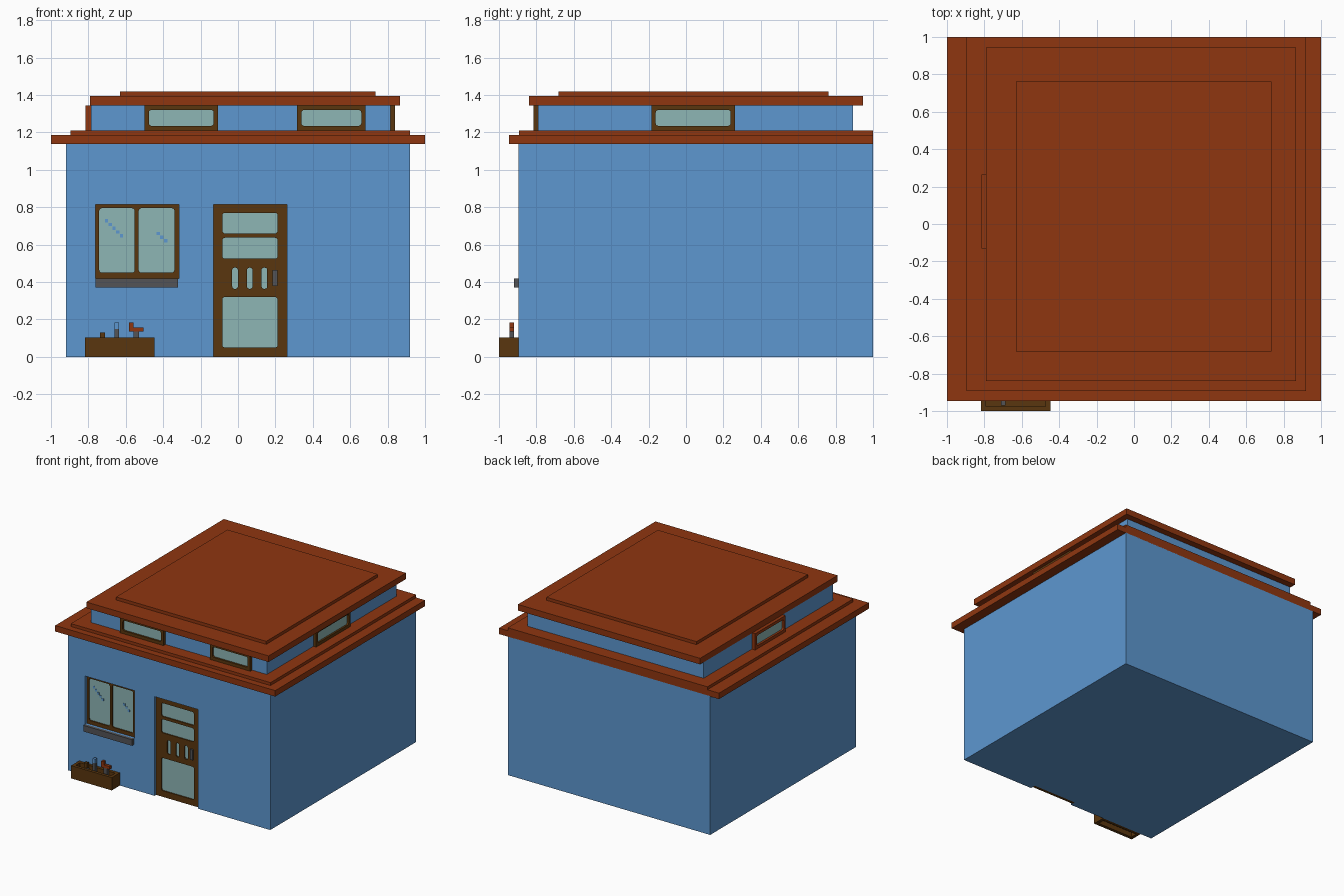
import bpy, bmesh, math
from mathutils import Matrix

if "Cube" in bpy.data.objects:
    bpy.data.objects.remove(bpy.data.objects["Cube"])


def material(name, r, g, b):
    def lin(c):
        c /= 255
        return c / 12.92 if c <= 0.04045 else ((c + 0.055) / 1.055) ** 2.4
    m = bpy.data.materials.new(name)
    m.diffuse_color = (lin(r), lin(g), lin(b), 1)
    m.use_nodes = True
    m.node_tree.nodes["Principled BSDF"].inputs["Base Color"].default_value = m.diffuse_color
    return m


BLUE = material("wall_blue", 93, 151, 208)
RED = material("roof_red", 143, 54, 16)
BROWN = material("dark_wood", 90, 54, 14)
GLASS = material("pale_glass", 141, 182, 181)
GREY = material("grey_stone", 84, 84, 86)


def add_object(name, bm, mat):
    bmesh.ops.recalc_face_normals(bm, faces=bm.faces)
    me = bpy.data.meshes.new(name)
    bm.to_mesh(me)
    bm.free()
    me.materials.append(mat)
    ob = bpy.data.objects.new(name, me)
    bpy.context.collection.objects.link(ob)
    return ob


def box(name, x, y, z, mat):
    bm = bmesh.new()
    size = Matrix.Diagonal((x[1] - x[0], y[1] - y[0], z[1] - z[0], 1))
    mid = Matrix.Translation((sum(x) / 2, sum(y) / 2, sum(z) / 2))
    bmesh.ops.create_cube(bm, size=1, matrix=mid @ size)
    return add_object(name, bm, mat)


def rounded(u0, u1, v0, v1, r, n=3):
    pts = []
    for i, (cu, cv) in enumerate([(u1 - r, v1 - r), (u0 + r, v1 - r),
                                  (u0 + r, v0 + r), (u1 - r, v0 + r)]):
        for k in range(n + 1):
            a = math.pi / 2 * (i + k / n)
            pts.append((cu + r * math.cos(a), cv + r * math.sin(a)))
    return pts


def frame(name, outer, holes, face, d, mat):
    """Upright plate with rounded holes; d is its depth range along the face axis."""
    cu = bpy.data.curves.new(name, 'CURVE')
    cu.dimensions = '2D'
    cu.fill_mode = 'BOTH'
    cu.extrude = abs(d[1] - d[0]) / 2
    u0, u1, v0, v1 = outer
    loops = [[(u0, v0), (u1, v0), (u1, v1), (u0, v1)]]
    loops += [rounded(*h, min(0.014, (h[1] - h[0]) * 0.4)) for h in holes]
    for loop in loops:
        s = cu.splines.new('POLY')
        s.points.add(len(loop) - 1)
        for p, (a, b) in zip(s.points, loop):
            p.co = (a, b, 0, 1)
        s.use_cyclic_u = True
    tmp = bpy.data.objects.new(name + "_curve", cu)
    bpy.context.collection.objects.link(tmp)
    dg = bpy.context.evaluated_depsgraph_get()
    me = bpy.data.meshes.new_from_object(tmp.evaluated_get(dg))
    bm = bmesh.new()
    bm.from_mesh(me)
    bpy.data.objects.remove(tmp)
    bpy.data.meshes.remove(me)
    bmesh.ops.remove_doubles(bm, verts=bm.verts, dist=1e-5)
    c = sum(d) / 2
    if face == 'front':
        m = Matrix(((1, 0, 0, 0), (0, 0, -1, c), (0, 1, 0, 0), (0, 0, 0, 1)))
    else:
        m = Matrix(((0, 0, 1, c), (1, 0, 0, 0), (0, 1, 0, 0), (0, 0, 0, 1)))
    bm.transform(m)
    for f in bm.faces:
        f.material_index = 0
        f.smooth = False
    return add_object(name, bm, mat)


# Main body with recesses for door and window
body = box("house_body", (-0.92, 0.92), (-0.895, 1.0), (0, 1.14), BLUE)
for nm, x, z in (("door", (-0.131, 0.262), (-0.1, 0.815)),
                 ("window", (-0.762, -0.316), (0.42, 0.815))):
    cutter = box(nm + "_cutter", x, (-1.1, -0.85), z, BLUE)
    mod = body.modifiers.new(nm, 'BOOLEAN')
    mod.operation = 'DIFFERENCE'
    mod.solver = 'EXACT'
    mod.object = cutter
    bpy.context.view_layer.objects.active = body
    bpy.ops.object.modifier_apply(modifier=mod.name)
    bpy.data.objects.remove(cutter)

# Roof tiers
box("eave_slab", (-1, 1), (-0.945, 1.0), (1.137, 1.186), RED)
box("eave_step", (-0.895, 0.92), (-0.892, 1.0), (1.186, 1.21), RED)
box("upper_wall", (-0.785, 0.815), (-0.79, 0.893), (1.21, 1.345), BLUE)
box("upper_roof", (-0.79, 0.866), (-0.84, 0.945), (1.345, 1.395), RED)
box("roof_cap", (-0.63, 0.735), (-0.683, 0.763), (1.395, 1.42), RED)

# Clerestory windows around the upper wall
for nm, u0, u1, face, wall, out, mat in (
        ("front_left", -0.5, -0.107, 'front', -0.79, -0.815, BROWN),
        ("front_right", 0.316, 0.682, 'front', -0.79, -0.815, BROWN),
        ("right", -0.185, 0.262, 'side', 0.815, 0.84, BROWN),
        ("left", -0.13, 0.265, 'side', -0.785, -0.815, RED)):
    hole = (u0 + 0.023, u1 - 0.023, 1.235, 1.32)
    frame(nm + "_clerestory_frame", (u0, u1, 1.21, 1.344), [hole], face, (wall, out), mat)
    mid = wall + (out - wall) * 0.4
    d = sorted((wall, mid))
    if face == 'front':
        box(nm + "_clerestory_glass", (u0 + 0.01, u1 - 0.01), d, (1.22, 1.335), GLASS)
    else:
        box(nm + "_clerestory_glass", d, (u0 + 0.01, u1 - 0.01), (1.22, 1.335), GLASS)

# Front window with sill
frame("window_frame", (-0.762, -0.316, 0.42, 0.815),
      [(-0.742, -0.553, 0.45, 0.795), (-0.531, -0.34, 0.45, 0.795)],
      'front', (-0.875, -0.85), BROWN)
box("window_glass", (-0.755, -0.325), (-0.865, -0.852), (0.43, 0.81), GLASS)
box("window_sill", (-0.762, -0.32), (-0.92, -0.89), (0.37, 0.42), GREY)

# Diagonal glints on the panes
for nm, x, z, n in (("left", -0.703, 0.728, 5), ("right", -0.427, 0.66, 3)):
    for i in range(n):
        cx, cz = x + i * 0.02, z - i * 0.02
        box(f"{nm}_glint_{i}", (cx - 0.009, cx + 0.009), (-0.868, -0.864),
            (cz - 0.009, cz + 0.009), BLUE)

# Door with glazed panels and handle
slots = [(x, x + 0.03, 0.364, 0.477) for x in (-0.031, 0.048, 0.126)]
panels = [(-0.084, 0.212, a, b) for a, b in ((0.66, 0.77), (0.525, 0.637), (0.05, 0.32))]
frame("door_frame", (-0.131, 0.262, 0, 0.815), panels + slots,
      'front', (-0.875, -0.85), BROWN)
box("door_glass", (-0.12, 0.25), (-0.865, -0.852), (0.02, 0.8), GLASS)
box("door_handle", (0.185, 0.21), (-0.89, -0.874), (0.38, 0.465), GREY)

# Planter box: four walls and soil
box("planter_front", (-0.817, -0.447), (-1.0, -0.975), (0, 0.105), BROWN)
box("planter_back", (-0.817, -0.447), (-0.92, -0.895), (0, 0.105), BROWN)
for nm, x in (("left", -0.817), ("right", -0.472)):
    box(f"planter_{nm}", (x, x + 0.025), (-0.975, -0.92), (0, 0.105), BROWN)
box("planter_soil", (-0.792, -0.472), (-0.975, -0.92), (0.04, 0.07), BROWN)

# Little blocky plants
Y = (-0.945, -0.92)
box("seedling", (-0.737, -0.712), Y, (0.07, 0.13), BROWN)
box("pebble", (-0.712, -0.687), (-0.97, -0.945), (0.07, 0.095), GREY)
box("blue_flower_stem", (-0.66, -0.636), Y, (0.07, 0.15), GREY)
box("blue_flower", (-0.66, -0.636), Y, (0.15, 0.185), BLUE)
box("red_flower_stem", (-0.56, -0.53), Y, (0.07, 0.135), GREY)
box("red_flower", (-0.582, -0.558), Y, (0.135, 0.185), RED)
box("red_flower_petal", (-0.558, -0.505), Y, (0.135, 0.158), RED)
